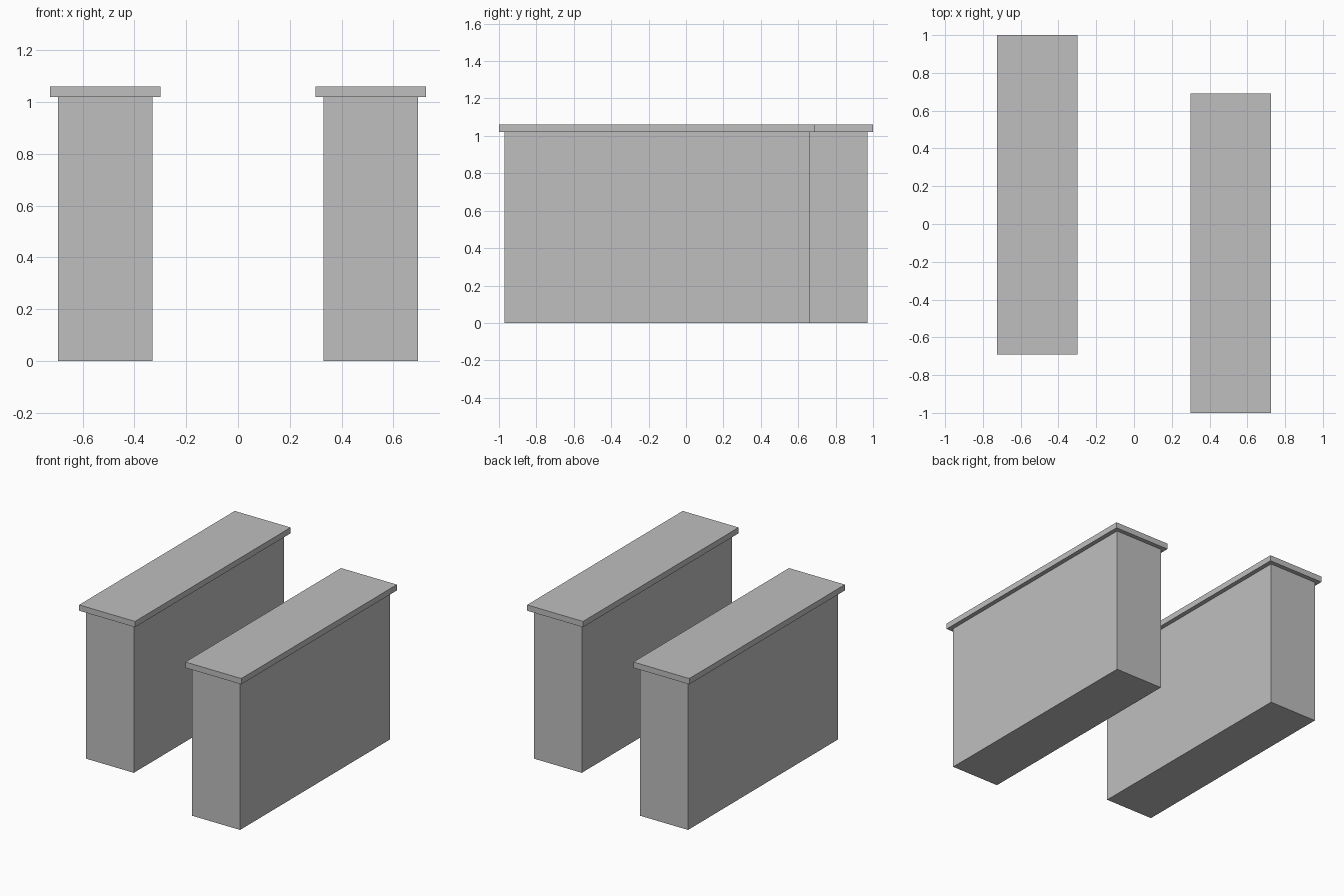
import bpy

cube = bpy.data.objects.get("Cube")
if cube:
    bpy.data.objects.remove(cube, do_unlink=True)

# Single plain grey
grey = bpy.data.materials.new("plain_grey")
grey.use_nodes = True
colour = (0.52, 0.52, 0.52, 1)
grey.diffuse_color = colour
grey.node_tree.nodes["Principled BSDF"].inputs["Base Color"].default_value = colour


def box(name, centre, size):
    bpy.ops.mesh.primitive_cube_add(size=1, location=centre)
    obj = bpy.context.object
    obj.name = name
    obj.scale = size
    bpy.ops.object.transform_apply(location=False, rotation=False, scale=True)
    obj.data.materials.append(grey)


BODY_W, BODY_L, BODY_H = 0.365, 1.63, 1.02
CAP_T, OVERHANG = 0.04, 0.03

# Two staggered counters, each a solid body with an overhanging slab on top
for side, sx in (("left", 1), ("right", -1)):
    x, y = sx * 0.5125, -sx * 0.155
    box(side + "_counter_body", (x, y, BODY_H / 2), (BODY_W, BODY_L, BODY_H))
    box(side + "_counter_top", (x, y, BODY_H + CAP_T / 2),
        (BODY_W + 2 * OVERHANG, BODY_L + 2 * OVERHANG, CAP_T))
